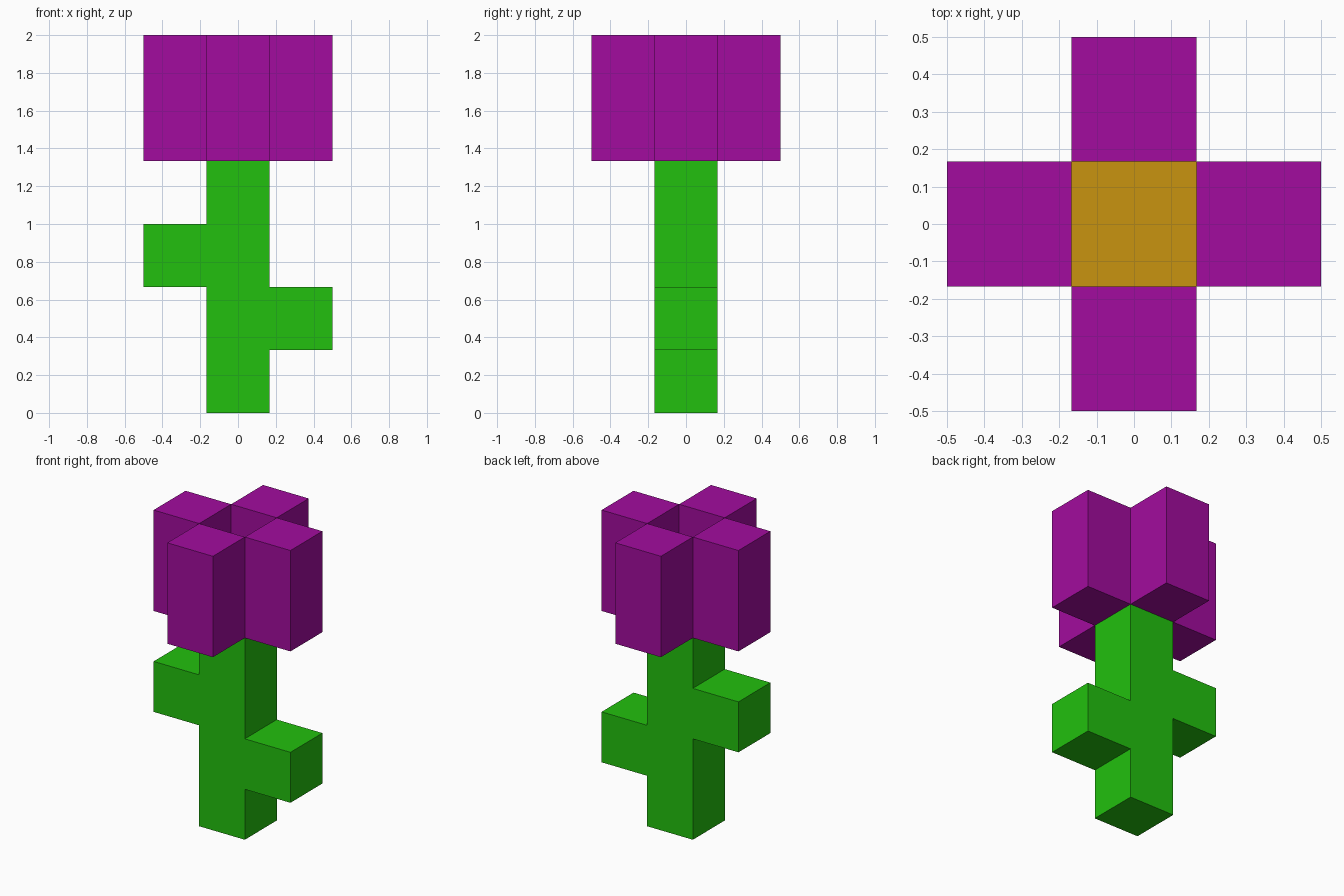
import bpy

if "Cube" in bpy.data.objects:
    bpy.data.objects.remove(bpy.data.objects["Cube"])

U = 1 / 3  # block size: the model is six blocks tall


def material(name, rgb):
    m = bpy.data.materials.new(name)
    m.diffuse_color = (*rgb, 1.0)
    m.use_nodes = True
    m.node_tree.nodes["Principled BSDF"].inputs["Base Color"].default_value = m.diffuse_color
    return m


GREEN = material("leaf_green", (0.016, 0.527, 0.0044))
PURPLE = material("petal_purple", (0.361, 0.0037, 0.342))
GOLD = material("centre_gold", (0.578, 0.296, 0.0052))


def block(name, x, y, level, height, mat):
    """Box one block wide at grid cell x, y, from level up by height blocks."""
    bpy.ops.mesh.primitive_cube_add(size=1, location=(x * U, y * U, (level + height / 2) * U))
    ob = bpy.context.object
    ob.name = name
    ob.scale = (U, U, height * U)
    bpy.ops.object.transform_apply(location=False, rotation=False, scale=True)
    ob.data.materials.append(mat)
    return ob


# Stem with two staggered leaves
block("stem", 0, 0, 0, 4, GREEN)
block("right_leaf", 1, 0, 1, 1, GREEN)
block("left_leaf", -1, 0, 2, 1, GREEN)

# Sunken flower centre between the petals
block("flower_centre", 0, 0, 4, 1, GOLD)

# Four tall petals in a cross
for side, x, y in (("right", 1, 0), ("left", -1, 0), ("back", 0, 1), ("front", 0, -1)):
    block(side + "_petal", x, y, 4, 2, PURPLE)
